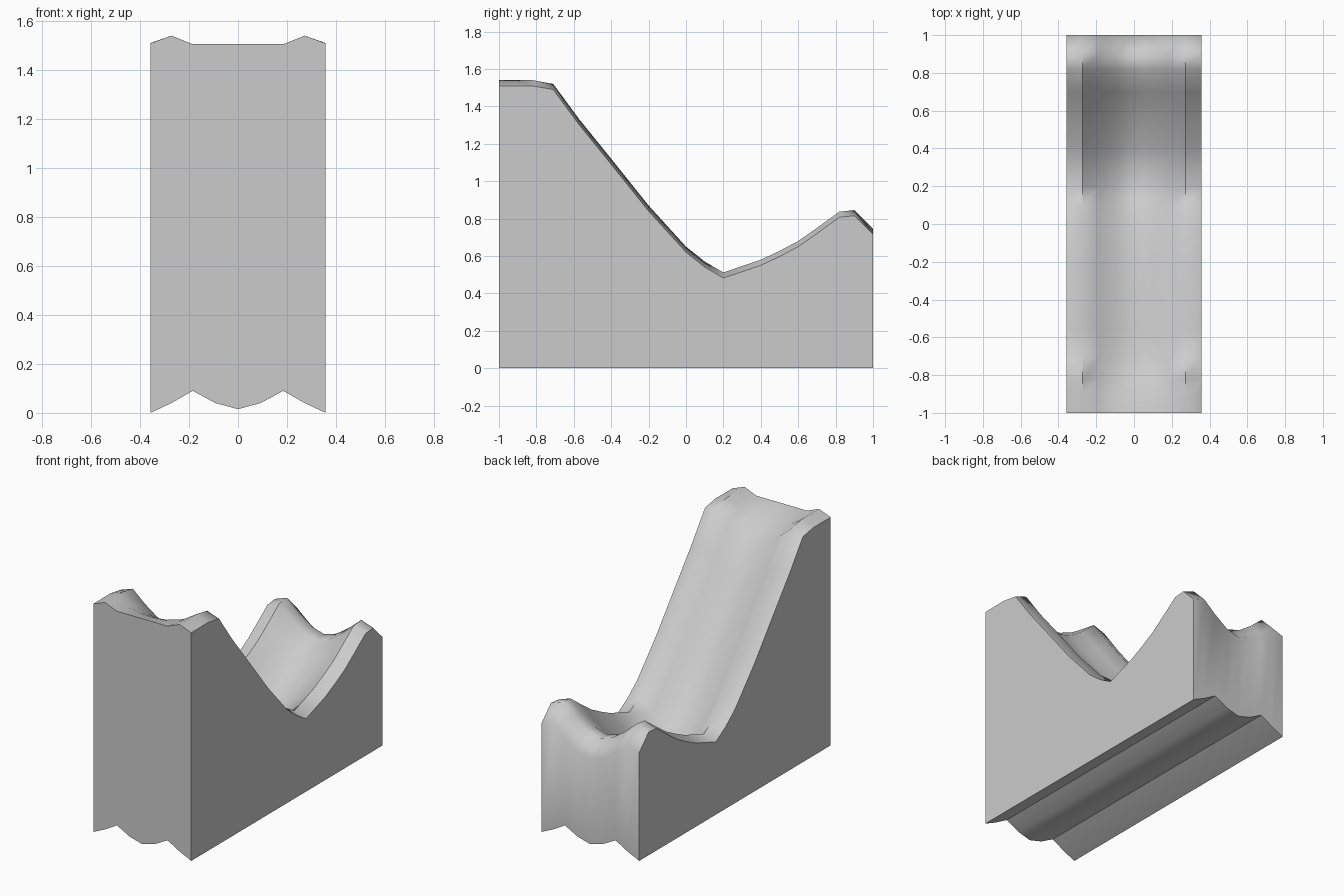
import bpy, bmesh

if "Cube" in bpy.data.objects:
    bpy.data.objects.remove(bpy.data.objects["Cube"])

# Cross-section stations: x, drop below rim on top, drop at the front end, underside height
HALF = [(-0.358, 0.03, 0.032, 0.0), (-0.272, 0.0, 0.0, 0.04), (-0.185, 0.075, 0.035, 0.09),
        (-0.092, 0.14, 0.035, 0.04), (0.0, 0.168, 0.035, 0.015)]
SECTION = HALF + [(-x, d, f, b) for x, d, f, b in reversed(HALF[:-1])]

# Side profile of the rim: y, z, how far the channel has developed
RIM = [(-1, 1.54, 0), (-0.9, 1.54, 0.2), (-0.82, 1.54, 0.55), (-0.71, 1.52, 1),
       (-0.57, 1.33, 1), (-0.4, 1.12, 1), (-0.2, 0.87, 1), (0, 0.65, 1), (0.1, 0.57, 1),
       (0.2, 0.512, 1), (0.4, 0.58, 1), (0.5, 0.627, 1), (0.6, 0.68, 1), (0.7, 0.75, 1),
       (0.82, 0.837, 1), (0.9, 0.845, 1), (1, 0.745, 1)]

bm = bmesh.new()
top = [[bm.verts.new((x, y, z - d * t - f * (1 - t))) for x, d, f, b in SECTION]
       for y, z, t in RIM]
bottom = [[bm.verts.new((x, y, b)) for x, d, f, b in SECTION] for y, z, t in RIM]


def strip(a, b):
    return [bm.faces.new((a[i], a[i + 1], b[i + 1], b[i])) for i in range(len(a) - 1)]


# Channelled upper surface and ribbed underside
for i in range(len(RIM) - 1):
    strip(top[i], top[i + 1])
    strip(bottom[i + 1], bottom[i])
# Front, back and the two flat sides
strip(bottom[0], top[0])
strip(top[-1], bottom[-1])
for c in (0, -1):
    strip([r[c] for r in top], [r[c] for r in bottom])
bmesh.ops.recalc_face_normals(bm, faces=bm.faces)

mesh = bpy.data.meshes.new("slide_block")
bm.to_mesh(mesh)
bm.free()
slide = bpy.data.objects.new("slide_block", mesh)
bpy.context.collection.objects.link(slide)
bpy.context.view_layer.objects.active = slide
slide.select_set(True)
bpy.ops.object.shade_smooth_by_angle(angle=0.87)

# Keep the upper back edge soft where the channel runs over the end
for e in mesh.edges:
    a, b = (mesh.vertices[i].co for i in e.vertices)
    if a.y > 0.99 and b.y > 0.99 and min(a.z, b.z) > 0.3 and abs(a.x - b.x) > 0.01:
        e.use_edge_sharp = False
